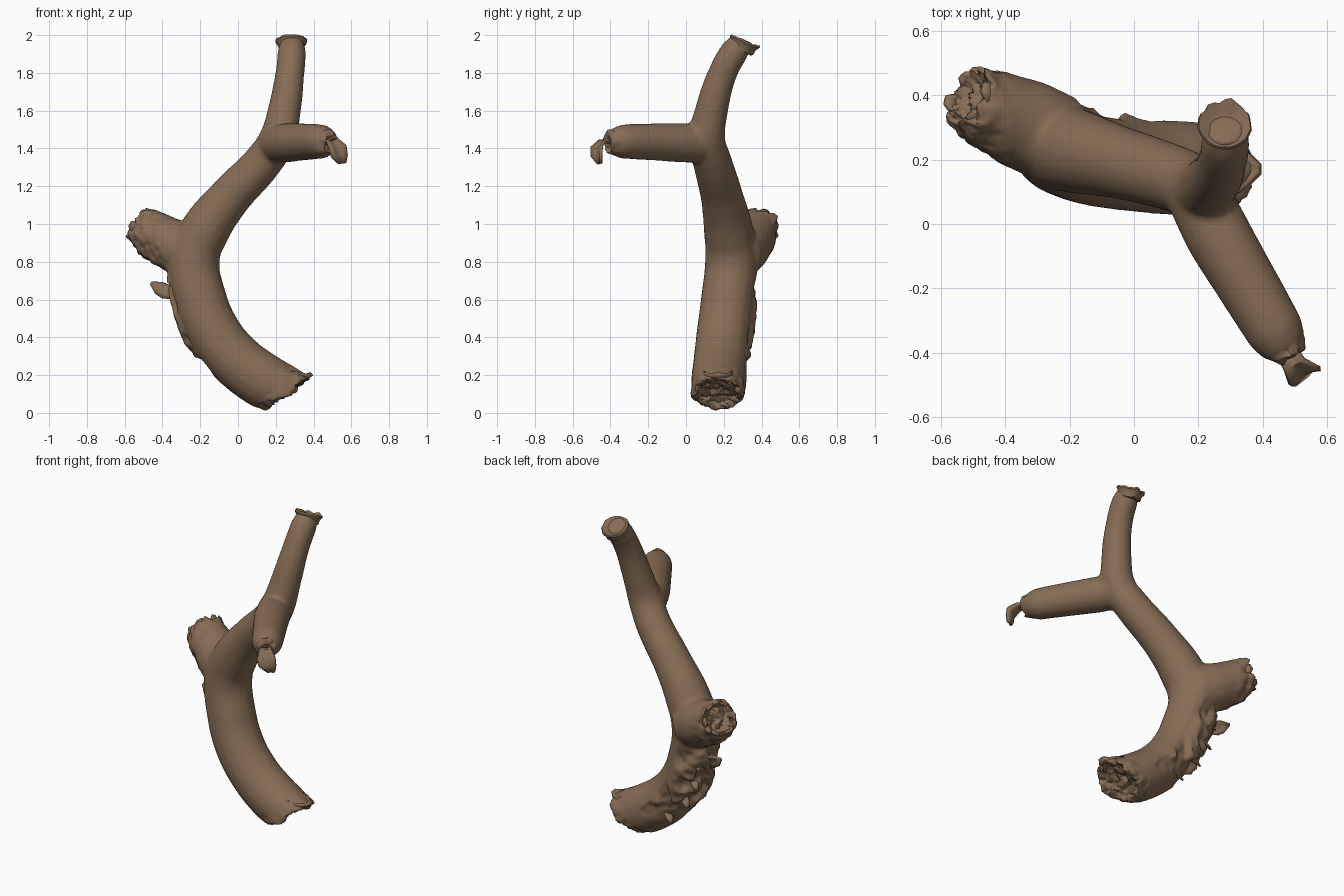
import bpy, bmesh, math, random
from mathutils import Vector, noise

random.seed(4)
if "Cube" in bpy.data.objects:
    bpy.data.objects.remove(bpy.data.objects["Cube"])

brown = bpy.data.materials.new("brown_wood")
brown.use_nodes = True
colour = (0.24, 0.153, 0.092, 1)
brown.diffuse_color = colour
bsdf = brown.node_tree.nodes["Principled BSDF"]
bsdf.inputs["Base Color"].default_value = colour
bsdf.inputs["Roughness"].default_value = 0.9


def add_object(name, mesh):
    obj = bpy.data.objects.new(name, mesh)
    bpy.context.collection.objects.link(obj)
    mesh.materials.clear()
    mesh.materials.append(brown)
    return obj


def baked(obj):
    """Mesh of an object with its modifiers applied."""
    deps = bpy.context.evaluated_depsgraph_get()
    return bpy.data.meshes.new_from_object(obj.evaluated_get(deps))


def smooth(obj, degrees):
    bpy.ops.object.select_all(action='DESELECT')
    obj.select_set(True)
    bpy.context.view_layer.objects.active = obj
    bpy.ops.object.shade_smooth_by_angle(angle=math.radians(degrees))


# Limb centre lines: x, y, z, radius
trunk = [(.262, .17, .105, .143), (.12, .175, .18, .148), (-.02, .185, .29, .145),
         (-.13, .20, .43, .144), (-.20, .22, .60, .142), (-.235, .24, .82, .14),
         (-.175, .225, .965, .132), (-.04, .19, 1.145, .113), (.13, .14, 1.327, .104),
         (.205, .11, 1.44, .10), (.245, .135, 1.6, .088), (.275, .195, 1.8, .077),
         (.285, .255, 1.91, .076), (.285, .30, 1.965, .062)]
front_limb = [(.19, .11, 1.42, .10), (.26, -.03, 1.43, .105), (.36, -.2, 1.435, .098),
              (.44, -.335, 1.435, .092), (.463, -.375, 1.43, .078), (.485, -.41, 1.42, .045)]
side_stub = [(-.23, .26, .84, .142), (-.33, .305, .88, .145), (-.43, .35, .935, .13),
             (-.51, .395, .99, .108)]

curve = bpy.data.curves.new("limbs", 'CURVE')
curve.dimensions = '3D'
curve.bevel_depth = 1
curve.bevel_resolution = 6
curve.use_fill_caps = True
for path in (trunk, front_limb, side_stub):
    spline = curve.splines.new('BEZIER')
    spline.bezier_points.add(len(path) - 1)
    for point, (x, y, z, r) in zip(spline.bezier_points, path):
        point.co = (x, y, z)
        point.radius = r
        point.handle_left_type = point.handle_right_type = 'AUTO'
guide = bpy.data.objects.new("limb_guide", curve)
bpy.context.collection.objects.link(guide)
bpy.context.view_layer.update()

# Fuse the limbs into one skin with soft forks
branch = add_object("branch", baked(guide))
bpy.data.objects.remove(guide)
remesh = branch.modifiers.new("fuse", 'REMESH')
remesh.mode = 'VOXEL'
remesh.voxel_size = 0.011
soften = branch.modifiers.new("soften", 'SMOOTH')
soften.factor = 0.5
soften.iterations = 16
bpy.context.view_layer.update()
branch.data = baked(branch)
branch.modifiers.clear()
branch.data.materials.clear()
branch.data.materials.append(brown)

# Broken ends: centre, outward axis, radius, depth of the splinters, slant of the break
ends = [(Vector((.262, .17, .105)), Vector((.8, 0, -.55)), .145, .036, Vector((.3, 0, .42))),
        (Vector((-.51, .395, .99)), Vector((-.73, .42, .5)), .11, .035, Vector((0, 0, .1))),
        (Vector((.48, -.40, 1.425)), Vector((.5, -.85, 0)), .05, .02, Vector())]
torn_side = Vector((-.72, .68, -.15)).normalized()


def roughen(co, normal):
    move = Vector()
    for centre, axis, radius, depth, slant in ends:
        axis = axis.normalized()
        offset = co - centre
        height = offset.dot(axis)
        radial = offset - axis * height
        near = max(0, 1 - abs(height) / (radius * .8))
        if near and radial.length < radius * 1.4:
            splinter = noise.turbulence(co * 17, 3, True) - .6
            move += axis * (splinter * depth * 1.2 + radial.dot(slant)) * near
            hollow = max(0, 1 - radial.length / (radius * .85))
            move -= axis * hollow * depth * near
            if radial.length > radius * .7:
                move += axis * .016 * near
                move += radial.normalized() * noise.noise(co * 20) * .016 * near
    # Torn bark strip down the outside of the bend
    facing = normal.dot(torn_side)
    if .17 < co.z < .76 and facing > .4 and co.x < .1:
        edge = min(1, (facing - .4) * 4, (co.z - .17) * 10, (.76 - co.z) * 10)
        ridge = noise.noise(Vector((co.x * 9, co.y * 18, co.z * 7)))
        move += normal * edge * max(-.016, min(.02, ridge * .11))
        move += normal * edge * noise.noise(co * 26) * .009
    # Knobbly bark on the stub
    if co.x < -.36 and co.z > .74:
        amount = min(1, (-.36 - co.x) * 9)
        move += normal * noise.fractal(co * 14, .8, 2, 3) * .016 * amount
    return move


normals = [v.normal.copy() for v in branch.data.vertices]
moves = [roughen(v.co, n) for v, n in zip(branch.data.vertices, normals)]
for v, move in zip(branch.data.vertices, moves):
    v.co += move
    v.co.z = max(v.co.z, 0)
smooth(branch, 45)


def flake(name, centre_line, widths, side, thickness=.01):
    """Thin curled splinter swept along a short centre line."""
    bm = bmesh.new()
    side = Vector(side).normalized()
    rows = []
    for i, (p, w) in enumerate(zip(centre_line, widths)):
        p = Vector(p)
        along = Vector(centre_line[min(i + 1, len(widths) - 1)]) - Vector(centre_line[max(i - 1, 0)])
        bow = side.cross(along).normalized()
        rows.append([bm.verts.new(p + side * w * t + bow * w * .3 * (1 - t * t))
                     for t in (-1, -.5, 0, .5, 1)])
    for a, b in zip(rows, rows[1:]):
        for j in range(4):
            bm.faces.new((a[j], a[j + 1], b[j + 1], b[j]))
    mesh = bpy.data.meshes.new(name)
    bm.to_mesh(mesh)
    bm.free()
    obj = add_object(name, mesh)
    solid = obj.modifiers.new("thickness", 'SOLIDIFY')
    solid.thickness = thickness
    solid.offset = 0
    smooth(obj, 45)


# Curled splinter hanging from the front limb
flake("limb_splinter", [(.47, -.39, 1.44), (.50, -.44, 1.445), (.53, -.475, 1.41),
                        (.54, -.475, 1.36), (.555, -.46, 1.32)],
      (.03, .035, .052, .048, .02), (.8, .5, .1), .016)
# Loose chip on the outside of the bend
flake("bark_chip", [(-.33, .27, .63), (-.38, .29, .64), (-.42, .30, .66), (-.46, .31, .685)],
      (.03, .04, .034, .006), (.45, .2, .85), .014)
# Pointed lip of the lower break
flake("base_lip", [(.28, .17, .215), (.33, .17, .205), (.365, .17, .20), (.39, .17, .21)],
      (.08, .07, .04, .012), (0, 1, 0), .02)

# A few slivers peeling off the torn strip
for i in range(4):
    t = i / 3
    root = Vector((-.29 + .22 * (1 - t) ** 2, .28 + .03 * t, .23 + .40 * t))
    tip = root + torn_side * .04 + Vector((-.01, 0, -.04))
    flake(f"sliver_{i}", [root, (root + tip) / 2 + torn_side * .006, tip],
          (.025, .02, .005), (.6, .7, 0), .008)

# Blunt splinters around the broken stub end
centre, axis, radius = ends[1][:3]
axis = axis.normalized()
turn = axis.to_track_quat('Z', 'Y')
for i in range(6):
    a = math.tau * i / 6
    out = turn @ Vector((math.cos(a), math.sin(a), 0))
    root = centre + out * radius * .72 - axis * .03
    tip = root + axis * random.uniform(.045, .07) + out * .008
    flake(f"stub_splinter_{i}", [root, (root + tip) / 2, tip], (.035, .032, .014),
          axis.cross(out), .016)

# Ragged cupped rim at the top break
bm = bmesh.new()
turn = Vector((0, .39, .92)).to_track_quat('Z', 'Y')
sides, rings = 28, []
for r, h in ((.068, -.05), (.07, -.025), (.084, -.004), (.08, .006), (.055, -.008), (.025, -.024)):
    ring = []
    for i in range(sides):
        a = math.tau * i / sides
        ragged = 1 + .12 * noise.noise(Vector((math.cos(a), math.sin(a), 0)) * 2.3) * (r > .05)
        p = Vector((math.cos(a) * r * ragged, math.sin(a) * r * ragged,
                    h + (ragged - 1) * .1))
        ring.append(bm.verts.new(Vector((.283, .31, 1.967)) + turn @ p))
    rings.append(ring)
for a, b in zip(rings, rings[1:]):
    for i in range(sides):
        j = (i + 1) % sides
        bm.faces.new((a[i], a[j], b[j], b[i]))
bm.faces.new(rings[-1])
bm.faces.new(reversed(rings[0]))
mesh = bpy.data.meshes.new("top_rim")
bm.to_mesh(mesh)
bm.free()
smooth(add_object("top_rim", mesh), 50)
